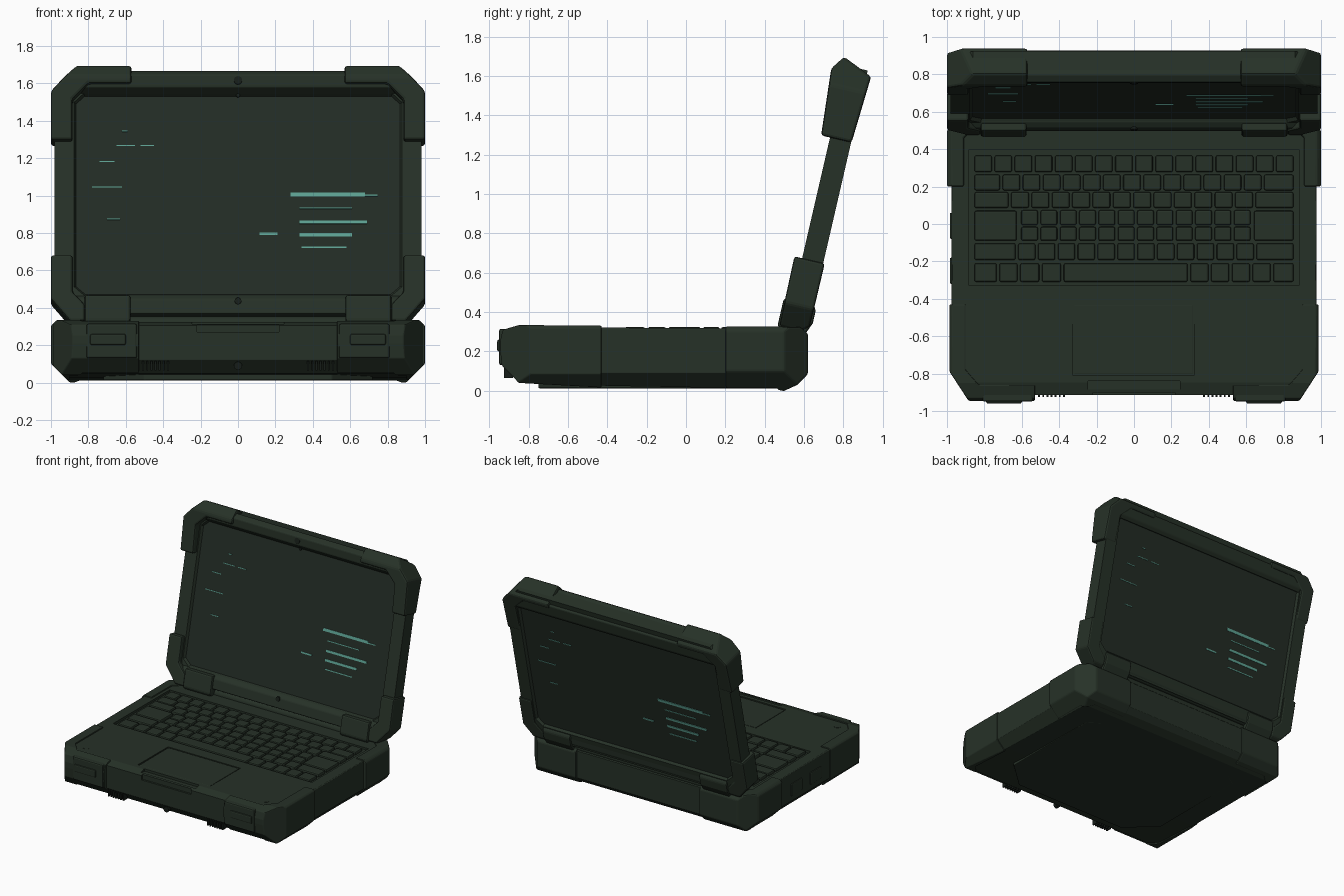
import bpy, bmesh, math
from mathutils import Matrix, Vector

if "Cube" in bpy.data.objects:
    bpy.data.objects.remove(bpy.data.objects["Cube"])


def material(name, rgb, rough=0.7):
    m = bpy.data.materials.new(name)
    m.use_nodes = True
    m.diffuse_color = (*rgb, 1)
    node = m.node_tree.nodes["Principled BSDF"]
    node.inputs["Base Color"].default_value = (*rgb, 1)
    node.inputs["Roughness"].default_value = rough
    return m


GREEN = material("dark_green", (0.0194, 0.0307, 0.0203))
SCREEN = material("screen_green", (0.0165, 0.0245, 0.0180))
SHADOW = material("recess_black", (0.008, 0.012, 0.009))
TEAL = material("teal", (0.11, 0.36, 0.29))

# The lid is built upright in its own frame, then leaned back
LID = Matrix.Translation((0, 0.57, 0.34)) @ Matrix.Rotation(math.radians(-13), 4, 'X')
WORLD = Matrix.Identity(4)


def add(name, bm, mat=GREEN, frame=WORLD, bevel=0.0, mirror=False, extra=()):
    bmesh.ops.recalc_face_normals(bm, faces=bm.faces)
    me = bpy.data.meshes.new(name)
    bm.to_mesh(me)
    bm.free()
    for m in (mat, *extra):
        me.materials.append(m)
    ob = bpy.data.objects.new(name, me)
    bpy.context.collection.objects.link(ob)
    ob.matrix_world = frame
    if bevel:
        b = ob.modifiers.new("bevel", 'BEVEL')
        b.width, b.segments, b.limit_method = bevel, 2, 'ANGLE'
    if mirror:
        ob.modifiers.new("mirror", 'MIRROR')
    return ob


def prism(pts, lo, hi, axis):
    """Extrude a 2D outline along one axis (0, 1 or 2)."""
    bm = bmesh.new()
    vs = []
    for p in pts:
        c = list(p)
        c.insert(axis, lo)
        vs.append(bm.verts.new(c))
    f = bm.faces.new(vs)
    d = Vector((0, 0, 0))
    d[axis] = hi - lo
    ext = bmesh.ops.extrude_face_region(bm, geom=[f])["geom"]
    bmesh.ops.translate(bm, vec=d, verts=[g for g in ext if isinstance(g, bmesh.types.BMVert)])
    bmesh.ops.recalc_face_normals(bm, faces=bm.faces)
    return bm


def clip(bm, pts, i, j, offset=0.0):
    """Trim a solid to a convex profile lying in axes i and j."""
    mid = sum((Vector(p) for p in pts), Vector((0, 0))) / len(pts)
    for a, b in zip(pts, pts[1:] + pts[:1]):
        a, b = Vector(a), Vector(b)
        n = Vector((b.y - a.y, a.x - b.x)).normalized()
        if n.dot(mid - a) > 0:
            n = -n
        co, no = Vector((0, 0, 0)), Vector((0, 0, 0))
        co[i], co[j] = a - n * offset
        no[i], no[j] = n
        bmesh.ops.bisect_plane(bm, geom=bm.verts[:] + bm.edges[:] + bm.faces[:], dist=1e-5,
                               plane_co=co, plane_no=no, clear_outer=True)
        bmesh.ops.holes_fill(bm, edges=[e for e in bm.edges if e.is_boundary], sides=0)
    return bm


def boxes(items):
    """One mesh from boxes given as (x0, x1, y0, y1, z0, z1)."""
    bm = bmesh.new()
    for x0, x1, y0, y1, z0, z1 in items:
        m = Matrix.Translation(((x0 + x1) / 2, (y0 + y1) / 2, (z0 + z1) / 2))
        m = m @ Matrix.Diagonal((x1 - x0, y1 - y0, z1 - z0, 1))
        bmesh.ops.create_cube(bm, size=1, matrix=m)
    return bm


def cylinder(center, r, depth, axis):
    rot = {'X': Matrix.Rotation(math.pi / 2, 4, 'Y'),
           'Y': Matrix.Rotation(math.pi / 2, 4, 'X'), 'Z': WORLD}[axis]
    bm = bmesh.new()
    bmesh.ops.create_cone(bm, cap_ends=True, segments=20, radius1=r, radius2=r, depth=depth,
                          matrix=Matrix.Translation(center) @ rot)
    return bm


def both(half):
    return half + [(-x, y) for x, y in reversed(half)]


# --- Base body, trimmed by its side and front profiles
SIDE = [(-.948, .24), (-.932, .31), (-.85, .334), (.58, .325), (.62, .29), (.62, .085),
        (.566, .03), (.5, 0), (-.4, .015), (-.85, .04), (-.937, .13)]
FRONT = both([(.9, 0), (1, .1), (1, .305), (.97, .335)])


def base_solid(outline, offset):
    bm = prism(outline, -.1, .5, 2)
    clip(bm, SIDE, 1, 2, offset)
    return clip(bm, FRONT, 0, 2, offset)


body = base_solid(both([(.87, -.915), (.977, -.78), (.977, .48), (.87, .6)]), .01)
base = add("base_body", body, bevel=.008)

# Recesses for keyboard, touchpad and front opening lip
cutter = add("recess_cutter", boxes([(-.885, .885, -.325, .395, .3, .5),
                                     (-.325, .32, -.81, -.425, .314, .5),
                                     (-.245, .245, -.885, -.84, .305, .5),
                                     (-.22, .22, -1, -.9, .27, .5)]))
cutter.hide_render = cutter.hide_viewport = True
cutter.display_type = 'WIRE'
cut = base.modifiers.new("recesses", 'BOOLEAN')
cut.operation, cut.object = 'DIFFERENCE', cutter

# Corner bumpers of the base
add("base_front_bumper", base_solid([(.986, -.43), (.986, -.79), (.885, -.945), (.53, -.945),
    (.53, -.86), (.83, -.86), (.9, -.78), (.9, -.43)], 0), bevel=.012, mirror=True)
add("base_rear_bumper", base_solid([(1, .2), (1, .5), (.89, .62), (.55, .62),
    (.55, .53), (.83, .53), (.91, .46), (.91, .2)], 0), bevel=.012, mirror=True)

# Front latches, vents and button
add("latch_plate", boxes([(.54, .81, -.95, -.9, .13, .315)]), bevel=.01, mirror=True)
add("latch_handle", boxes([(.6, .79, -.96, -.94, .2, .26)]), bevel=.009, mirror=True)
add("front_vents", boxes([(.37 + i * .022, .38 + i * .022, -.925, -.88, .065, .115)
                          for i in range(7)]), SHADOW, mirror=True)
add("front_button", cylinder((0, -.9, .09), .022, .03, 'Y'), SHADOW)
add("port_covers", boxes([(-.985, -.95, y, y + .14, .13, .23) for y in (-.32, -.08)]), bevel=.008)
add("underside_plate", prism(both([(.5, -.75), (.72, -.55), (.72, .3), (.5, .45)]),
                             .012, .05, 2), bevel=.006)

# --- Keyboard: rows as (y centre, height, x start, x end, key widths)
ROWS = [(.322, .09, -.86, .86, [1] * 16),
        (.222, .085, -.86, .86, [1.4] + [1] * 13 + [1.6]),
        (.128, .085, -.86, .86, [1.8] + [1] * 12 + [2]),
        (.034, .08, -.61, .63, [1] * 12),
        (-.052, .075, -.61, .63, [1] * 12),
        (-.009, .16, -.86, -.62, [1]),
        (-.009, .16, .635, .86, [1]),
        (-.148, .09, -.86, .86, [2.2] + [1] * 12 + [2]),
        (-.26, .1, -.86, .86, [1.2, 1, 1.05, 1.05, 6.1, 1, 1, 1, 1, 1.1])]
keys = []
for y, h, x, x1, widths in ROWS:
    unit = (x1 - x) / sum(widths)
    for w in widths:
        keys.append((x + .007, x + w * unit - .007, y - h / 2, y + h / 2, .295, .325))
        x += w * unit
add("keys", boxes(keys), bevel=.01)
add("touchpad", boxes([(-.318, .313, -.803, -.432, .3, .32)]), bevel=.003)
add("deck_stud", cylinder((.8, -.785, .318), .025, .014, 'Z'), mirror=True)

# --- Lid slab with a sunken panel on both faces
slab = prism(both([(.86, .01), (.98, .12), (.98, 1.22), (.86, 1.335)]), -.055, .055, 1)
for f in [f for f in slab.faces if abs(f.normal.y) > .9]:
    bmesh.ops.inset_region(slab, faces=[f], thickness=.112, depth=0)
    bmesh.ops.inset_region(slab, faces=[f], thickness=.012, depth=-.02)
    f.material_index = 1
add("lid_panel", slab, frame=LID, extra=(SCREEN,))

# Top and bottom rails of the lid
add("lid_top_rail", prism([(-.05, 1.222), (-.1, 1.25), (-.112, 1.315), (-.075, 1.345),
    (.07, 1.29), (.07, 1.2), (.05, 1.17)], -.88, .88, 0), frame=LID, bevel=.008)
add("lid_bottom_rail", prism([(-.05, .12), (-.08, .09), (-.08, .01), (.04, 0),
    (.06, .03), (.05, .12)], -.88, .88, 0), frame=LID, bevel=.008)

# Corner bumpers of the lid
top = prism([(1, .96), (1, 1.225), (.84, 1.4), (.57, 1.4), (.57, 1.265), (.8, 1.265),
             (.885, 1.18), (.885, .96)], -.2, .2, 1)
clip(top, [(-.101, .95), (-.128, 1.304), (-.077, 1.376), (.079, 1.308), (.057, .95)], 1, 2)
add("lid_top_bumper", top, frame=LID, bevel=.014, mirror=True)
low = prism([(1, .33), (1, .09), (.89, -.04), (.82, -.04), (.82, .06), (.885, .13),
             (.885, .33)], -.2, .2, 1)
clip(low, [(-.0955, .34), (-.091, -.03), (.02, -.035), (.061, 0), (.063, .34)], 1, 2)
add("lid_bottom_bumper", low, frame=LID, bevel=.012, mirror=True)

# Hinges
add("hinge_block", prism([(-.1, .11), (-.1, -.03), (-.06, -.07), (.04, -.06), (.072, .02),
    (.072, .09), (.05, .115)], .575, .82, 0), frame=LID, bevel=.012, mirror=True)
add("hinge_bar", cylinder((0, .555, .315), .04, 1.7, 'X'))

# Camera, sensor and button on the bezel
for name, v, w, r in (("camera", 1.285, -.104, .022), ("sensor", 1.215, -.05, .01),
                      ("lid_button", .08, -.08, .018)):
    add(name, cylinder((0, w, v), r, .014, 'Y'), SHADOW, LID)

# Glowing text lines on the panel, repeated on the lid back
LINES = [(.28, .68, 1.005, .022), (.68, .745, 1.0, .008), (.33, .61, .932, .007),
         (.33, .69, .858, .018), (.33, .61, .79, .018), (.34, .58, .724, .008),
         (.115, .21, .795, .012), (-.62, -.59, 1.343, .006), (-.65, -.55, 1.267, .006),
         (-.52, -.45, 1.267, .006), (-.74, -.66, 1.182, .006), (-.78, -.62, 1.045, .006),
         (-.7, -.63, .873, .006)]
plates = []
for a, b, z, t in LINES:
    v = (z - .348) / .974
    plates.append((a, b, -.039, -.033, v - t / 2, v + t / 2))
    plates.append((-b, -a, .033, .039, v - t / 2, v + t / 2))
add("screen_lines", boxes(plates), TEAL, LID)

# Smooth the round parts, keeping their edges sharp
for ob in bpy.context.collection.objects:
    round_part = ob.name.split(".")[0] in ("hinge_bar", "camera", "lid_button", "deck_stud")
    ob.select_set(round_part)
    if round_part:
        bpy.context.view_layer.objects.active = ob
bpy.ops.object.shade_smooth_by_angle(angle=math.radians(35))
